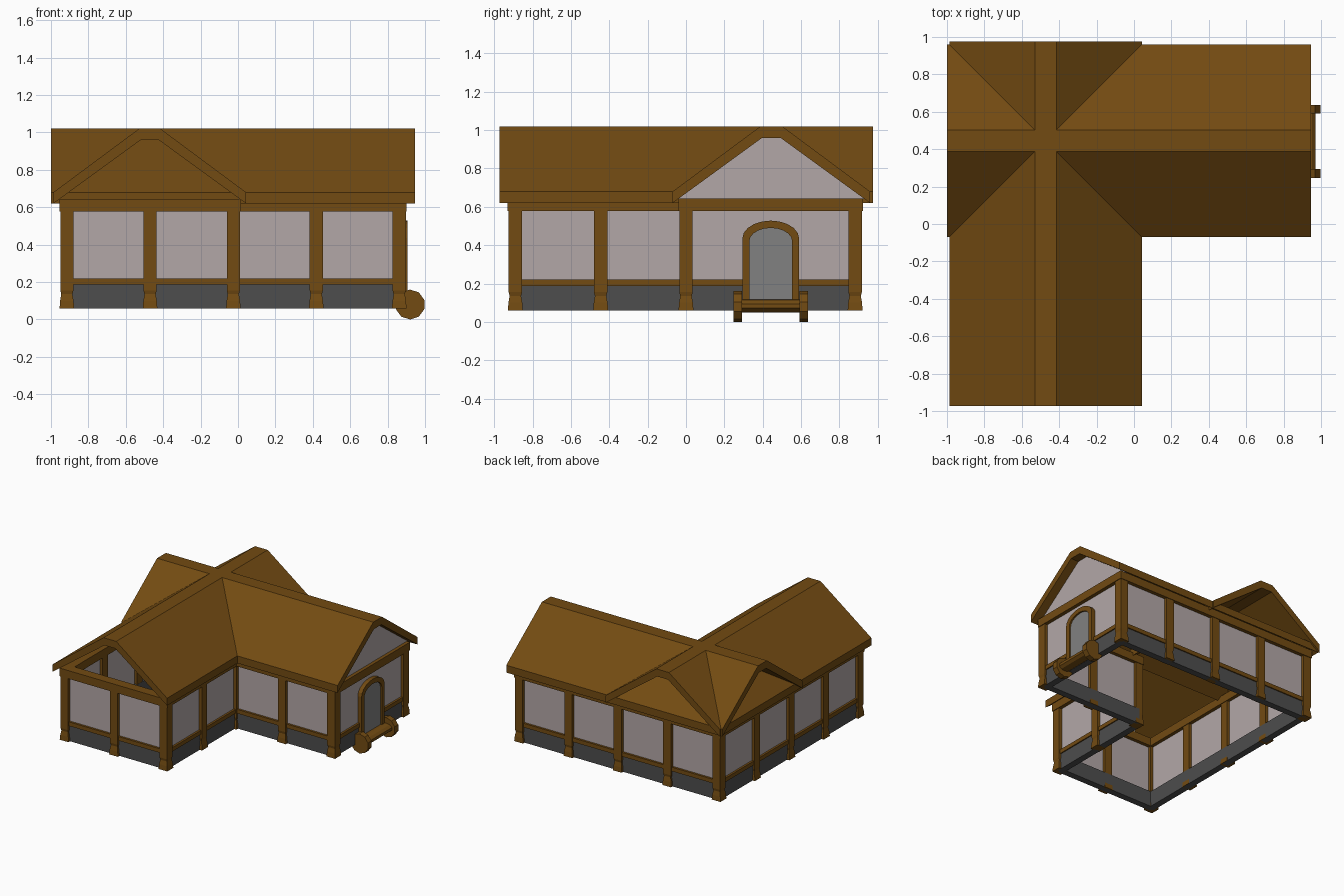
import bpy, bmesh
from math import pi, cos, sin
from mathutils import Vector, Matrix

if "Cube" in bpy.data.objects:
    bpy.data.objects.remove(bpy.data.objects["Cube"])


def material(name, r, g, b):
    m = bpy.data.materials.new(name)
    m.diffuse_color = (r, g, b, 1)
    m.use_nodes = True
    m.node_tree.nodes["Principled BSDF"].inputs["Base Color"].default_value = m.diffuse_color
    return m


WOOD = material("wood", 0.17, 0.07, 0.006)
PLASTER = material("plaster", 0.45, 0.39, 0.39)
STONE = material("dark_stone", 0.075, 0.075, 0.075)
DOOR = material("door_grey", 0.22, 0.22, 0.22)


def finish(bm, name, mat):
    bmesh.ops.recalc_face_normals(bm, faces=bm.faces)
    me = bpy.data.meshes.new(name)
    bm.to_mesh(me)
    bm.free()
    me.materials.append(mat)
    ob = bpy.data.objects.new(name, me)
    bpy.context.collection.objects.link(ob)
    return ob


def prism(bm, profile, axis, a, b):
    """Extrude a (horizontal, z) profile along x or y from a to b."""
    def at(u, z, w):
        return (w, u, z) if axis == 'x' else (u, w, z)
    rings = [[bm.verts.new(at(u, z, w)) for u, z in profile] for w in (a, b)]
    n = len(profile)
    for i in range(n):
        j = (i + 1) % n
        bm.faces.new((rings[0][i], rings[0][j], rings[1][j], rings[1][i]))
    bm.faces.new(rings[0])
    bm.faces.new(rings[1])


def slab(bm, p, q, z0, z1, inner, outer, ext=0.0):
    """Upright slab along p-q, outward side is right of the direction."""
    p, q = Vector(p), Vector(q)
    d = (q - p).normalized()
    n = Vector((d.y, -d.x))
    c = [p - d * ext - n * inner, q + d * ext - n * inner,
         q + d * ext + n * outer, p - d * ext + n * outer]
    lo = [bm.verts.new((v.x, v.y, z0)) for v in c]
    hi = [bm.verts.new((v.x, v.y, z1)) for v in c]
    bm.faces.new(lo)
    bm.faces.new(hi)
    for i in range(4):
        j = (i + 1) % 4
        bm.faces.new((lo[i], lo[j], hi[j], hi[i]))


# L-shaped plan, counter-clockwise, with number of bays per wall
X0, X1, X2 = -0.915, -0.025, 0.862
Y0, Y1, Y2 = -0.89, 0.0, 0.882
plan = [((X0, Y0), 2), ((X1, Y0), 2), ((X1, Y1), 2),
        ((X2, Y1), 1), ((X2, Y2), 4), ((X0, Y2), 4)]
walls = [(plan[i][0], plan[(i + 1) % 6][0], plan[i][1]) for i in range(6)]

# Walls: stone base, rail, plaster and top beam
for name, mat, z0, z1, inner, outer, ext in (
        ("base_wall", STONE, 0.06, 0.187, 0.036, 0.018, 0.0),
        ("rail", WOOD, 0.187, 0.22, 0.0, 0.027, 0.0),
        ("plaster_wall", PLASTER, 0.187, 0.60, 0.012, 0.010, 0.0),
        ("top_beam", WOOD, 0.577, 0.643, 0.04, 0.04, 0.04)):
    bm = bmesh.new()
    for p, q, _ in walls:
        slab(bm, p, q, z0, z1, inner, outer, ext)
    finish(bm, name, mat)

# Posts with pinched feet
bm = bmesh.new()
for p, q, bays in walls:
    for k in range(bays):
        c = Vector(p).lerp(Vector(q), k / bays)
        rings = [[bm.verts.new((c.x + sx * h, c.y + sy * h, z))
                  for sx, sy in ((-1, -1), (1, -1), (1, 1), (-1, 1))]
                 for z, h in ((0.06, 0.039), (0.10, 0.036), (0.135, 0.030),
                              (0.155, 0.035), (0.58, 0.035))]
        bm.faces.new(rings[0])
        bm.faces.new(rings[-1])
        for a, b in zip(rings, rings[1:]):
            for i in range(4):
                j = (i + 1) % 4
                bm.faces.new((a[i], a[j], b[j], b[i]))
finish(bm, "posts", WOOD)


# Two crossing roof shells with flat ridges
def roof_profile(c):
    top = [(c - 0.515, 0.68), (c - 0.057, 1.02), (c + 0.057, 1.02), (c + 0.515, 0.68)]
    under = [(c + 0.515, 0.62), (c + 0.048, 0.96), (c - 0.048, 0.96), (c - 0.515, 0.62)]
    return top + under


for name, c, axis, a, b in (("long_roof", -0.472, 'y', -0.973, 0.975),
                            ("side_roof", 0.445, 'x', -1.0, 0.945)):
    bm = bmesh.new()
    prism(bm, roof_profile(c), axis, a, b)
    finish(bm, name, WOOD)

# Plaster gable over the door
bm = bmesh.new()
prism(bm, [(-0.045, 0.64), (0.935, 0.64), (0.493, 0.965), (0.397, 0.965)],
      'x', X2 - 0.012, X2 + 0.012)
finish(bm, "gable_wall", PLASTER)


# Arched door and frame
DY = 0.442


def arch(half, z0, spring, rise):
    return ([(DY + half, z0)]
            + [(DY + half * cos(pi * k / 10), spring + rise * sin(pi * k / 10))
               for k in range(11)] + [(DY - half, z0)])


inner, outer = arch(0.112, 0.09, 0.42, 0.07), arch(0.148, 0.09, 0.435, 0.093)
bm = bmesh.new()
prism(bm, outer + inner[::-1], 'x', 0.85, 0.906)
finish(bm, "door_frame", WOOD)
bm = bmesh.new()
prism(bm, inner, 'x', 0.85, 0.893)
finish(bm, "door", DOOR)

# Rolled doorstep: bar between two end discs
for name, y, depth, rx, rz in (("step_disc_left", DY - 0.172, 0.046, 0.08, 0.08),
                               ("step_disc_right", DY + 0.172, 0.046, 0.08, 0.08),
                               ("step_bar", DY, 0.32, 0.054, 0.034)):
    bm = bmesh.new()
    bmesh.ops.create_cone(bm, cap_ends=True, segments=10, radius1=1, radius2=1, depth=depth)
    zc = 0.082 if name == "step_bar" else 0.08
    bmesh.ops.transform(bm, verts=bm.verts, matrix=Matrix.Translation((0.92, y, zc))
                        @ Matrix.Diagonal((rx, 1, rz, 1)) @ Matrix.Rotation(pi / 2, 4, 'X'))
    finish(bm, name, WOOD)
